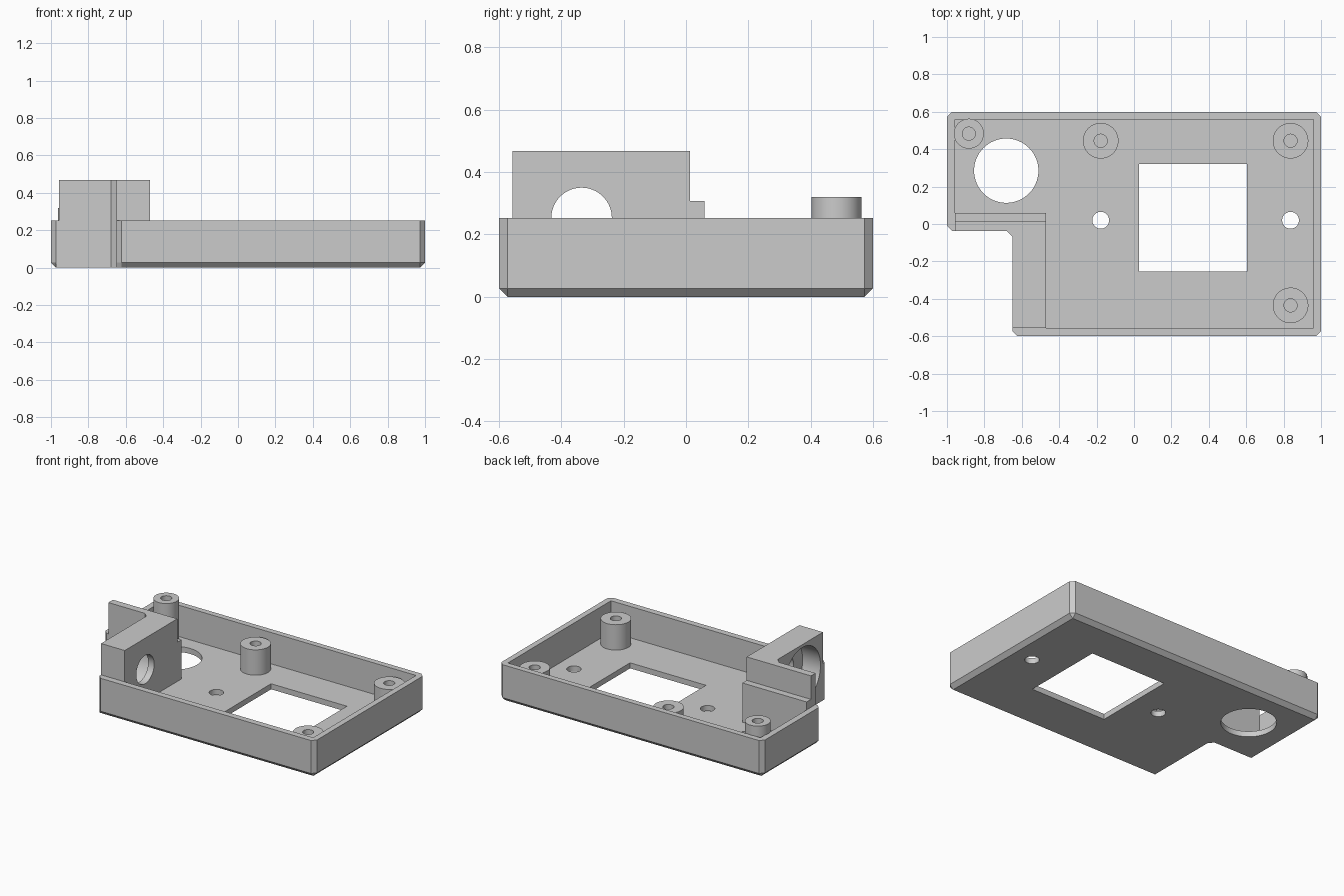
import bpy, bmesh, math
from mathutils import Matrix

cube = bpy.data.objects.get("Cube")
if cube:
    bpy.data.objects.remove(cube, do_unlink=True)

GREY = (0.6, 0.6, 0.6, 1)
mat = bpy.data.materials.new("light grey plastic")
mat.use_nodes = True
mat.diffuse_color = GREY
mat.node_tree.nodes["Principled BSDF"].inputs["Base Color"].default_value = GREY

FLOOR, RIM, TOP, CH = 0.038, 0.253, 0.468, 0.027


def make(name, bm):
    bmesh.ops.remove_doubles(bm, verts=bm.verts, dist=1e-5)
    bmesh.ops.recalc_face_normals(bm, faces=bm.faces)
    me = bpy.data.meshes.new(name)
    bm.to_mesh(me)
    bm.free()
    me.materials.append(mat)
    ob = bpy.data.objects.new(name, me)
    bpy.context.collection.objects.link(ob)
    return ob


def loft(name, rings):
    """Closed solid through matching rings of points."""
    bm = bmesh.new()
    loops = [[bm.verts.new(p) for p in r] for r in rings]
    n = len(loops[0])
    bm.faces.new(loops[0])
    bm.faces.new(loops[-1])
    for a, b in zip(loops, loops[1:]):
        for i in range(n):
            j = (i + 1) % n
            bm.faces.new((a[i], a[j], b[j], b[i]))
    return make(name, bm)


def prism(name, outline, z0, z1):
    return loft(name, [[(x, y, z) for x, y in outline] for z in (z0, z1)])


def rect(x0, x1, y0, y1):
    return [(x0, y0), (x1, y0), (x1, y1), (x0, y1)]


def rod(name, x, y, r, z0, z1):
    bm = bmesh.new()
    bmesh.ops.create_cone(bm, cap_ends=True, segments=64, radius1=r, radius2=r,
                          depth=z1 - z0, matrix=Matrix.Translation((x, y, (z0 + z1) / 2)))
    return make(name, bm)


def rod_x(name, y, z, r, x0, x1):
    bm = bmesh.new()
    m = Matrix.Translation(((x0 + x1) / 2, y, z)) @ Matrix.Rotation(math.pi / 2, 4, 'Y')
    bmesh.ops.create_cone(bm, cap_ends=True, segments=64, radius1=r, radius2=r,
                          depth=x1 - x0, matrix=m)
    return make(name, bm)


def combine(target, tool, op='DIFFERENCE'):
    tool.hide_render = True
    mod = target.modifiers.new("cut", 'BOOLEAN')
    mod.operation, mod.solver, mod.object = op, 'EXACT', tool
    bpy.context.view_layer.objects.active = target
    bpy.ops.object.modifier_apply(modifier=mod.name)
    bpy.data.objects.remove(tool, do_unlink=True)


# Tray shell: L outline with bevelled corners, lower edge bevelled on the outer sides
outline = [(-0.65, -0.6 + CH), (-0.65 + CH, -0.6), (1 - CH, -0.6), (1, -0.6 + CH),
           (1, 0.6 - CH), (1 - CH, 0.6), (CH - 1, 0.6), (-1, 0.6 - CH),
           (-1, CH - 0.037), (CH - 1, -0.037), (-0.68, -0.037), (-0.65, -0.067)]


def clamp(v, lim):
    return max(-lim, min(lim, v))


tray = loft("tray", [
    [(clamp(x, 1 - CH), clamp(y, 0.6 - CH), 0) for x, y in outline],
    [(x, y, CH) for x, y in outline],
    [(x, y, RIM) for x, y in outline]])

# Cavity leaves the corner bracket solid
cavity = [(-0.47, 0.06), (-0.958, 0.06), (-0.958, 0.56), (0.96, 0.56),
          (0.96, -0.557), (-0.47, -0.557)]
combine(tray, prism("cavity", cavity, FLOOR, 1))

# Upright bracket with a low step behind it
upright = [(-0.958, 0.013), (-0.958, -0.037), (-0.68, -0.037), (-0.65, -0.067),
           (-0.65, -0.557), (-0.47, -0.557), (-0.47, 0.013)]
combine(tray, prism("upright", upright, 0.2, TOP), 'UNION')
combine(tray, prism("step", rect(-0.958, -0.47, 0.0, 0.06), 0.2, 0.307), 'UNION')

# Counterbored side hole through the bracket
combine(tray, rod_x("recess", -0.335, RIM, 0.195, -0.8, -0.515))
combine(tray, rod_x("side_hole", -0.335, RIM, 0.097, -0.8, -0.4))

# Floor openings
combine(tray, prism("window", rect(0.027, 0.603, -0.255, 0.32), -1, 0.1))
for x, y, r in ((-0.683, 0.285, 0.172), (-0.178, 0.02, 0.045), (0.837, 0.02, 0.045)):
    combine(tray, rod("floor_hole", x, y, r, -1, 0.1))

# Mounting posts with blind screw holes
posts = [("post_back_middle", -0.178, 0.445, 0.095, 0.212),
         ("post_back_left", 0.837, 0.445, 0.095, 0.212),
         ("post_front_left", 0.837, -0.435, 0.095, 0.212),
         ("post_back_right", -0.883, 0.483, 0.08, 0.32)]
parts = [tray]
for name, x, y, r, top in posts:
    post = rod(name, x, y, r, FLOOR - 0.01, top)
    combine(post, rod("screw_hole", x, y, 0.035, FLOOR, 1))
    parts.append(post)

# Smooth round walls, keep hard edges
bpy.ops.object.select_all(action='DESELECT')
for ob in parts:
    ob.select_set(True)
bpy.context.view_layer.objects.active = tray
bpy.ops.object.shade_smooth_by_angle(angle=math.radians(25))
